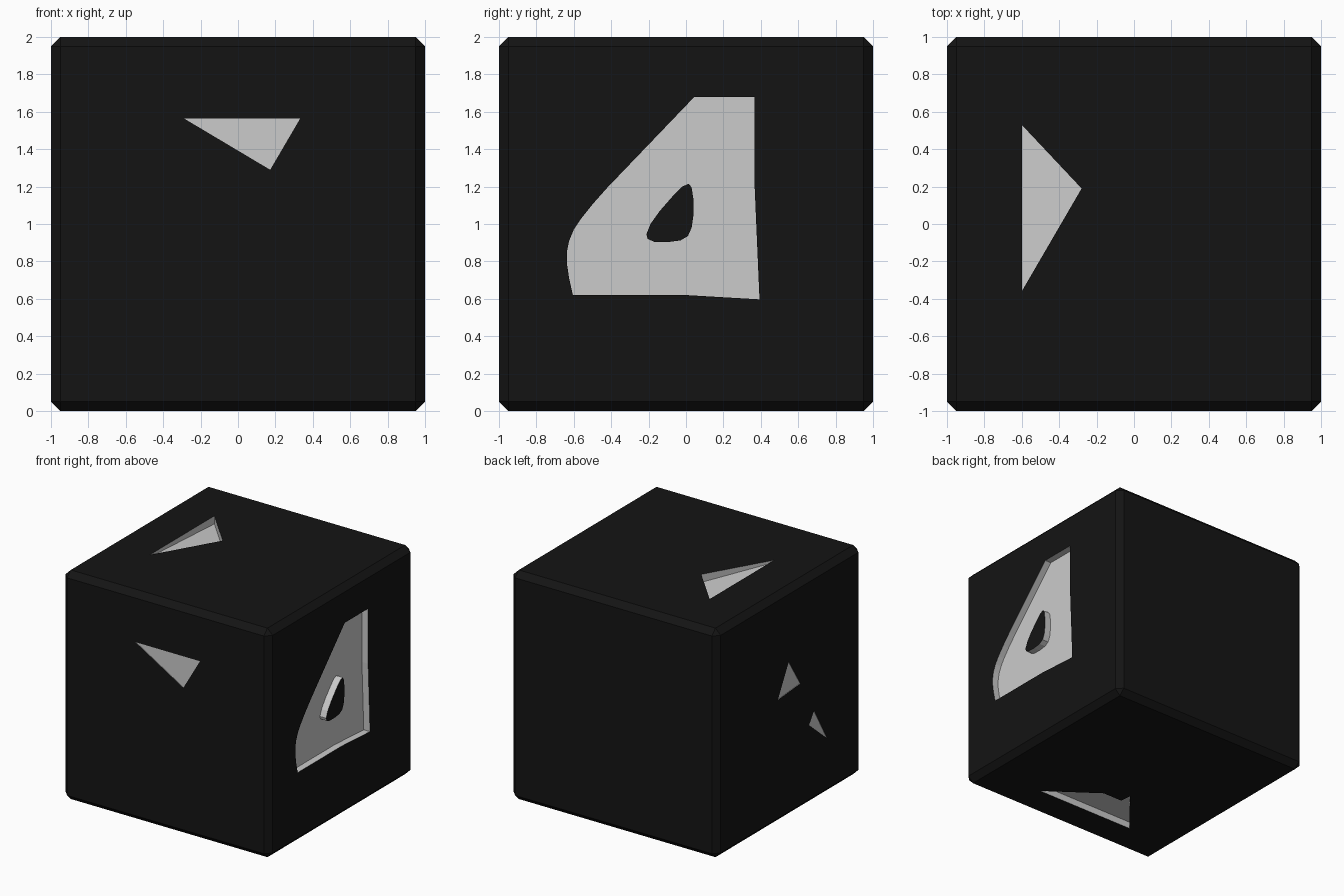
import bpy, bmesh

if "Cube" in bpy.data.objects:
    bpy.data.objects.remove(bpy.data.objects["Cube"])


def material(name, v):
    m = bpy.data.materials.new(name)
    m.diffuse_color = (v, v, v, 1)
    m.use_nodes = True
    m.node_tree.nodes["Principled BSDF"].inputs["Base Color"].default_value = m.diffuse_color
    return m


black = material("black", 0.007)
grey = material("grey", 0.8)

# Map face coordinates (u, v, depth below surface) to model space
FACES = {
    "right": lambda u, v, d: (1 - d, u, v),
    "left": lambda u, v, d: (-1 + d, u, v),
    "front": lambda u, v, d: (u, -1 + d, v),
    "top": lambda u, v, d: (u, v, 2 - d),
    "bottom": lambda u, v, d: (u, v, d),
}


def prism(name, pts, face, depth, out=0.1):
    """Closed prism starting above a cube face and sinking to depth (one value or one per point)."""
    to3d = FACES[face]
    depths = depth if isinstance(depth, (list, tuple)) else [depth] * len(pts)
    bm = bmesh.new()
    a = [bm.verts.new(to3d(u, v, -out)) for u, v in pts]
    b = [bm.verts.new(to3d(u, v, d)) for (u, v), d in zip(pts, depths)]
    bm.faces.new(a)
    bm.faces.new(b[::-1])
    n = len(pts)
    for i in range(n):
        j = (i + 1) % n
        bm.faces.new((a[i], b[i], b[j], a[j]))
    bmesh.ops.recalc_face_normals(bm, faces=bm.faces)
    me = bpy.data.meshes.new(name)
    bm.to_mesh(me)
    bm.free()
    me.materials.append(grey)
    ob = bpy.data.objects.new(name, me)
    bpy.context.collection.objects.link(ob)
    ob.hide_render = True
    return ob


def cut(target, cutter):
    mod = target.modifiers.new("cut", "BOOLEAN")
    mod.operation = "DIFFERENCE"
    mod.solver = "EXACT"
    mod.material_mode = "TRANSFER"
    mod.object = cutter
    bpy.context.view_layer.objects.active = target
    bpy.ops.object.modifier_apply(modifier=mod.name)
    bpy.data.objects.remove(cutter)


# Chamfered cube body
bpy.ops.mesh.primitive_cube_add(size=2, location=(0, 0, 1))
body = bpy.context.object
body.name = "cube_body"
bpy.ops.object.transform_apply(location=True, rotation=False, scale=False)
body.data.materials.append(black)
bev = body.modifiers.new("chamfer", "BEVEL")
bev.width = 0.05
bev.segments = 1
bpy.ops.object.modifier_apply(modifier=bev.name)

# Large side recess with an island left standing
side = prism("side_recess", [
    (-0.605, 0.62), (-0.625, 0.71), (-0.637, 0.79), (-0.637, 0.85),
    (-0.625, 0.91), (-0.60, 0.97), (-0.56, 1.03), (-0.50, 1.105),
    (-0.42, 1.195), (0.045, 1.68), (0.367, 1.68), (0.367, 1.2),
    (0.393, 0.597), (0.0, 0.62)], "right", 0.06)
island = prism("island", [
    (0.015, 1.215), (0.03, 1.195), (0.04, 1.13), (0.04, 1.05), (0.03, 0.98),
    (0.01, 0.935), (-0.03, 0.912), (-0.10, 0.903), (-0.17, 0.905),
    (-0.205, 0.92), (-0.212, 0.945), (-0.19, 1.0), (-0.14, 1.07),
    (-0.07, 1.15), (-0.02, 1.2)], "right", 0.2, out=0.2)
cut(side, island)
cut(body, side)

# Smaller recesses and shallow triangular inlays on the other faces
for name, face, depth, pts in [
    ("top_recess", "top", [0.07, 0.07, 0.02],
     [(-0.6, 0.53), (-0.28, 0.19), (-0.6, -0.36)]),
    ("bottom_recess", "bottom", 0.06,
     [(0.44, -0.69), (0.01, -0.38), (-0.18, -0.38), (-0.19, -0.28), (-0.53, -0.69)]),
    ("front_inlay", "front", 0.004,
     [(-0.29, 1.565), (0.333, 1.565), (0.172, 1.29)]),
    ("left_inlay_upper", "left", 0.004,
     [(0.01, 1.36), (-0.15, 1.11), (0.16, 1.085)]),
    ("left_inlay_lower", "left", 0.004,
     [(-0.34, 0.80), (-0.52, 0.49), (-0.27, 0.70)]),
]:
    cut(body, prism(name, pts, face, depth))
